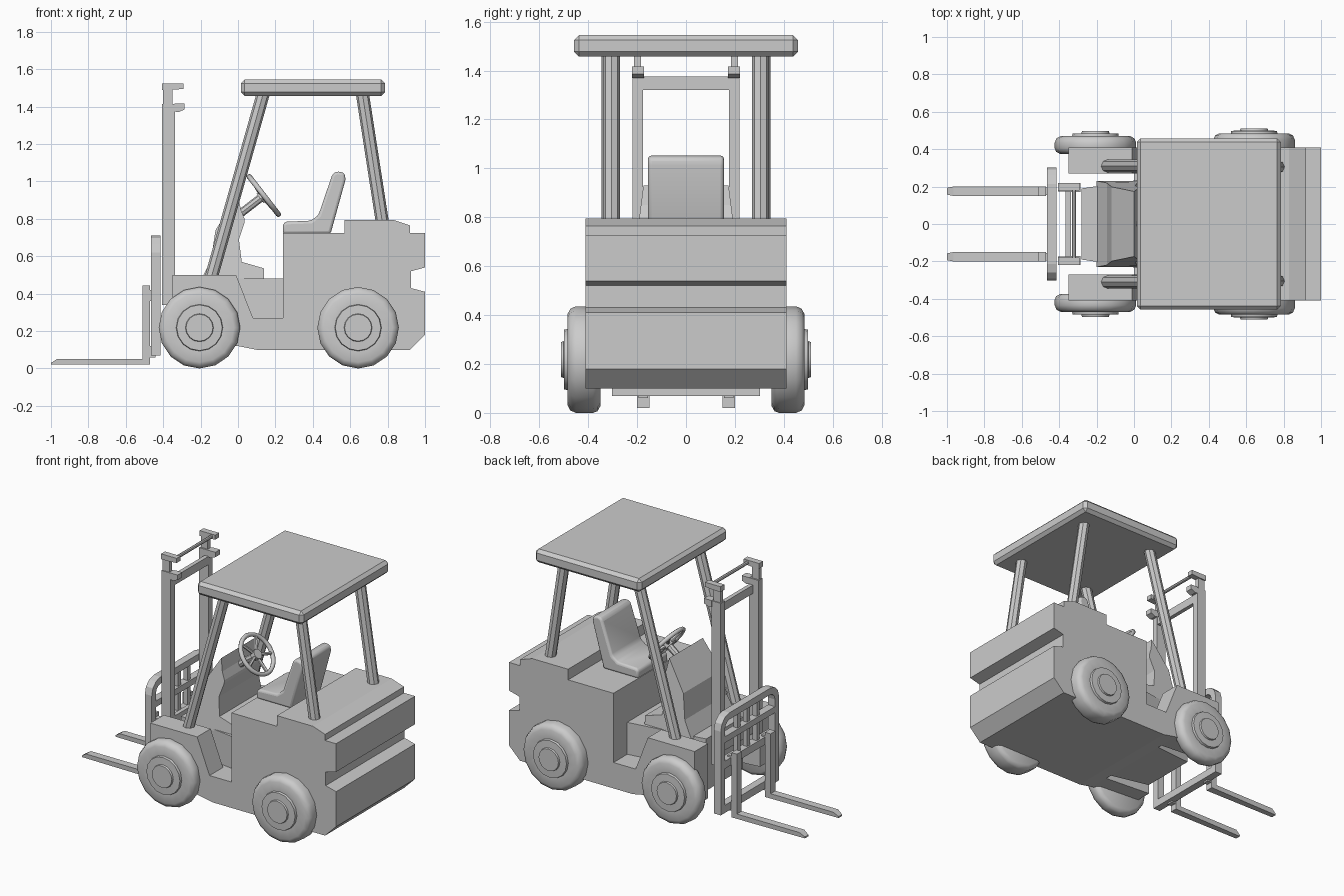
import bpy, bmesh, math
from mathutils import Vector

if "Cube" in bpy.data.objects:
    bpy.data.objects.remove(bpy.data.objects["Cube"])


def finish(name, bm, bevel=0, segs=1, smooth=None):
    bmesh.ops.recalc_face_normals(bm, faces=bm.faces)
    me = bpy.data.meshes.new(name)
    bm.to_mesh(me)
    bm.free()
    ob = bpy.data.objects.new(name, me)
    bpy.context.collection.objects.link(ob)
    if bevel:
        m = ob.modifiers.new("bevel", "BEVEL")
        m.width, m.segments, m.limit_method = bevel, segs, 'ANGLE'
    if smooth:
        bpy.ops.object.select_all(action='DESELECT')
        ob.select_set(True)
        bpy.context.view_layer.objects.active = ob
        bpy.ops.object.shade_smooth_by_angle(angle=math.radians(smooth))
    return ob


def prism(name, pts, y0, y1, width=None, **kw):
    """Side profile (x, z) extruded along y; width(x, z) gives a tapering half width."""
    bm = bmesh.new()
    a = [bm.verts.new((x, -width(x, z) if width else y0, z)) for x, z in pts]
    b = [bm.verts.new((x, width(x, z) if width else y1, z)) for x, z in pts]
    bm.faces.new(a)
    bm.faces.new(b)
    for i in range(len(pts)):
        j = (i + 1) % len(pts)
        bm.faces.new((a[i], a[j], b[j], b[i]))
    return finish(name, bm, **kw)


def box(name, x0, x1, y0, y1, z0, z1, **kw):
    return prism(name, [(x0, z0), (x1, z0), (x1, z1), (x0, z1)], y0, y1, **kw)


def rod(name, p, q, r, n=8):
    p, q = Vector(p), Vector(q)
    bm = bmesh.new()
    bmesh.ops.create_cone(bm, cap_ends=True, segments=n, radius1=r, radius2=r, depth=(q - p).length)
    rot = (q - p).to_track_quat('Z', 'Y').to_matrix().to_4x4()
    bmesh.ops.transform(bm, matrix=rot, verts=bm.verts)
    bmesh.ops.translate(bm, vec=(p + q) / 2, verts=bm.verts)
    return finish(name, bm)


def lathe(name, cx, cz, prof, side, n=16):
    """Profile of (radius, y) turned about a y axis."""
    bm = bmesh.new()
    rings = [[bm.verts.new((cx + r * math.cos(2 * math.pi * i / n), side * y,
                            cz + r * math.sin(2 * math.pi * i / n))) for i in range(n)]
             for r, y in prof]
    for a, b in zip(rings, rings[1:]):
        for i in range(n):
            j = (i + 1) % n
            bm.faces.new((a[i], a[j], b[j], b[i]))
    bm.faces.new(rings[0])
    bm.faces.new(rings[-1])
    return finish(name, bm, smooth=40)


# rear body with counterweight
prism("main_body", [(0, 0.12), (0.1, 0.10), (0.92, 0.10), (1, 0.18), (1, 0.41), (0.925, 0.43),
                    (0.925, 0.52), (1, 0.54), (1, 0.725), (0.92, 0.725), (0.92, 0.765),
                    (0.83, 0.795), (0.57, 0.795), (0.57, 0.725), (0.24, 0.725), (0.24, 0.27),
                    (0, 0.27)], -0.41, 0.41)
# cab floor and front frame between the wheels
taper = lambda x, z: 0.19 + (x + 0.28) * 0.15
prism("cab_floor", [(-0.28, 0.14), (0.25, 0.11), (0.25, 0.48), (-0.28, 0.48)], 0, 0, width=taper)
# dashboard cowl
prism("dashboard_cowl", [(-0.2, 0.47), (-0.145, 0.58), (-0.12, 0.74), (0.0, 0.93), (0.015, 0.85),
                         (0.035, 0.80), (0.035, 0.78), (0.005, 0.69), (0.02, 0.57), (0.14, 0.535),
                         (0.14, 0.47)], 0, 0, width=lambda x, z: 0.23 - max(0, z - 0.5) * 0.13)

# fenders, wheels, roof pillars
for s, side in ((-1, "right"), (1, "left")):
    y0, y1 = sorted((s * 0.27, s * 0.41))
    prism("fender_" + side, [(-0.35, 0.14), (0.08, 0.115), (0.08, 0.27), (-0.01, 0.50),
                             (-0.35, 0.50)], y0, y1)
    for label, cx, a, b in (("front", -0.206, 0.375, 0.47), ("rear", 0.642, 0.35, 0.485)):
        lathe(f"{label}_wheel_{side}", cx, 0.218,
              [(0.19, a), (0.211, a + 0.012), (0.218, a + 0.03), (0.218, b - 0.035),
               (0.208, b - 0.012), (0.185, b), (0.125, b - 0.002), (0.122, b + 0.013),
               (0.075, b + 0.015), (0.072, b + 0.026)], s)
    rod("front_pillar_" + side, (-0.145, s * 0.31, 0.48), (0.135, s * 0.31, 1.47), 0.035)
    rod("rear_pillar_" + side, (0.772, s * 0.305, 0.78), (0.665, s * 0.305, 1.47), 0.035)

# roof
box("roof", 0.015, 0.785, -0.458, 0.458, 1.457, 1.545, bevel=0.02)

# seat
prism("seat", [(0.24, 0.72), (0.24, 0.775), (0.26, 0.785), (0.39, 0.79), (0.43, 0.82),
               (0.505, 1.04), (0.53, 1.055), (0.57, 1.045), (0.575, 1.01), (0.495, 0.72)],
      -0.155, 0.155, bevel=0.018, segs=3, smooth=40)

# steering wheel
centre = Vector((0.138, 0, 0.925))
normal = Vector((0.79, 0, 0.61)).normalized()
across = Vector((0.61, 0, -0.79)).normalized()
up = Vector((0, 1, 0))
bpy.ops.mesh.primitive_torus_add(major_radius=0.128, minor_radius=0.014, major_segments=24,
                                 minor_segments=8, location=centre,
                                 rotation=normal.to_track_quat('Z', 'Y').to_euler())
bpy.context.object.name = "steering_wheel_rim"
bpy.ops.object.shade_smooth_by_angle(angle=math.radians(50))
for i in range(5):
    a = 2 * math.pi * i / 5
    rod(f"steering_spoke_{i}", centre - normal * 0.01,
        centre + (across * math.cos(a) + up * math.sin(a)) * 0.126, 0.011, 6)
rod("steering_hub", centre - normal * 0.025, centre + normal * 0.01, 0.032, 12)
rod("steering_column", centre - normal * 0.02, centre - normal * 0.19, 0.022, 8)

# mast: outer rails, inner rails, end blocks
for s, side in ((-1, "right"), (1, "left")):
    span = lambda a, b: sorted((s * a, s * b))
    box("outer_mast_" + side, -0.405, -0.337, *span(0.175, 0.218), 0.34, 1.415)
    prism("outer_mast_block_" + side, [(-0.34, 1.375), (-0.32, 1.37), (-0.285, 1.385),
                                       (-0.285, 1.417), (-0.34, 1.417)], *span(0.172, 0.22))
    box("inner_mast_" + side, -0.4, -0.35, *span(0.185, 0.212), 0.4, 1.525)
    prism("inner_mast_block_" + side, [(-0.405, 1.49), (-0.35, 1.49), (-0.292, 1.495),
                                       (-0.292, 1.525), (-0.405, 1.525)], *span(0.18, 0.22))
for z0, z1 in ((1.32, 1.375), (0.40, 0.46)):
    box("mast_crossbar", -0.365, -0.338, -0.18, 0.18, z0, z1)
rod("mast_top_rod", (-0.32, -0.19, 1.508), (-0.32, 0.19, 1.508), 0.011)


# carriage: round-cornered backrest loop with bars
def loop_path(hw, z0, z1, r):
    pts = [(-hw, z0)]
    for cx, a0 in ((-hw + r, 180), (hw - r, 90)):
        pts += [(cx + r * math.cos(math.radians(a0 - t)), z1 - r + r * math.sin(math.radians(a0 - t)))
                for t in (0, 30, 60, 90)]
    return pts + [(hw, z0)]


outer, inner = loop_path(0.303, 0.07, 0.71, 0.09), loop_path(0.26, 0.07, 0.667, 0.05)
bm = bmesh.new()
grid = [[bm.verts.new((x, y, z)) for x, (y, z) in ((-0.465, o), (-0.415, o), (-0.415, i), (-0.465, i))]
        for o, i in zip(outer, inner)]
for a, b in zip(grid, grid[1:]):
    for k in range(4):
        bm.faces.new((a[k], a[(k + 1) % 4], b[(k + 1) % 4], b[k]))
bm.faces.new(grid[0])
bm.faces.new(grid[-1])
finish("carriage_frame", bm)
for z0, z1 in ((0.07, 0.12), (0.36, 0.41), (0.53, 0.57)):
    box("carriage_bar", -0.465, -0.415, -0.28, 0.28, z0, z1)
for y in (-0.1, 0, 0.1):
    box("backrest_bar", -0.455, -0.425, y - 0.015, y + 0.015, 0.39, 0.69)

# forks with tapered tips
for s, side in ((-1, "right"), (1, "left")):
    prism("fork_" + side, [(-1, 0.02), (-0.47, 0.02), (-0.47, 0.445), (-0.51, 0.445),
                           (-0.51, 0.052), (-0.965, 0.052), (-1, 0.03)], 0, 0,
          width=lambda x, z: 0.018 if x < -0.98 else 0.025).location.y = s * 0.175
    for z in (0.09, 0.39):
        box("fork_hook_" + side, -0.5, -0.44, *sorted((s * 0.155, s * 0.195)), z - 0.03, z + 0.03)
